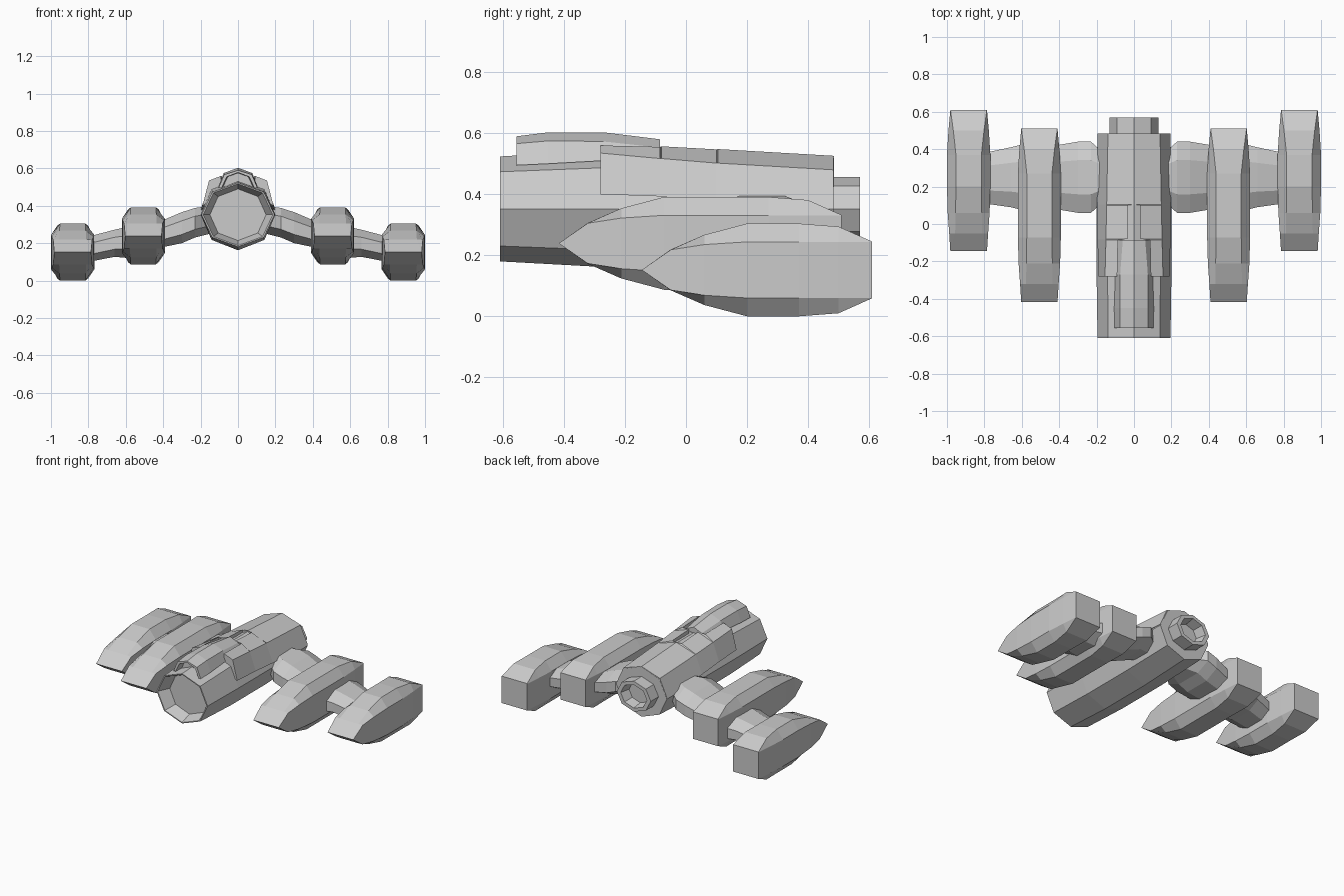
import bpy, bmesh
from math import sin, cos, pi


def loft(name, rings, mirror=False):
    """Skin a list of equal-length point rings and cap both ends."""
    bm = bmesh.new()
    loops = [[bm.verts.new(p) for p in r] for r in rings]
    n = len(loops[0])
    for a, b in zip(loops, loops[1:]):
        for i in range(n):
            j = (i + 1) % n
            bm.faces.new((a[i], a[j], b[j], b[i]))
    bm.faces.new(loops[0][::-1])
    bm.faces.new(loops[-1])
    bmesh.ops.remove_doubles(bm, verts=bm.verts, dist=0.0005)
    bmesh.ops.recalc_face_normals(bm, faces=bm.faces)
    me = bpy.data.meshes.new(name)
    bm.to_mesh(me)
    bm.free()
    ob = bpy.data.objects.new(name, me)
    bpy.context.collection.objects.link(ob)
    if mirror:
        ob.modifiers.new("mirror", 'MIRROR').use_mirror_merge = False
    return ob


def octagon(y, rx, rz, cz=0.352):
    return [(rx * cos(i * pi / 4), y, cz + rz * sin(i * pi / 4)) for i in range(8)]


# Octagonal fuselage with a tapered recess in the front
loft("fuselage", [octagon(*s) for s in (
    (-0.53, 0.15, 0.138), (-0.61, 0.186, 0.165), (-0.61, 0.195, 0.172),
    (-0.28, 0.20, 0.19), (0.10, 0.20, 0.19), (0.485, 0.193, 0.173))])

# Hollow rear nozzle
loft("rear_nozzle", [octagon(*s) for s in (
    (0.46, 0.13, 0.105), (0.57, 0.13, 0.105), (0.57, 0.10, 0.081),
    (0.50, 0.085, 0.07))])

# Armour saddle halves, slotted around the canopy
saddle = [  # y, side x z, corner x z, inner x z
    (-0.28, 0.19, 0.40, 0.155, 0.535, 0.09, 0.56),
    (-0.085, 0.195, 0.393, 0.15, 0.517, 0.086, 0.555),
    (-0.08, 0.195, 0.393, 0.15, 0.517, 0.035, 0.557),
    (0.10, 0.198, 0.38, 0.146, 0.502, 0.035, 0.547),
    (0.105, 0.198, 0.38, 0.146, 0.502, 0.0, 0.548),
    (0.484, 0.194, 0.36, 0.139, 0.48, 0.0, 0.526)]
loft("saddle_armour", [[(sx, y, sz), (cx, y, cz), (ix, y, iz), (ix, y, 0.45)]
                       for y, sx, sz, cx, cz, ix, iz in saddle], mirror=True)


# Canopy hood with a recessed front
def hood(y, bx, bz, sx, sz, tz):
    return [(bx, y, bz), (sx, y, sz), (0, y, tz), (-sx, y, sz), (-bx, y, bz)]


loft("canopy_hood", [hood(*s) for s in (
    (-0.50, 0.082, 0.495, 0.055, 0.555, 0.575),
    (-0.555, 0.088, 0.495, 0.06, 0.555, 0.578),
    (-0.555, 0.104, 0.495, 0.074, 0.566, 0.59),
    (-0.45, 0.106, 0.50, 0.076, 0.575, 0.603),
    (-0.27, 0.10, 0.51, 0.074, 0.573, 0.603),
    (-0.085, 0.085, 0.54, 0.06, 0.553, 0.58))])

# Pods: y, half width, side half height, top half width, half height
pod = [(-0.145, 0.098, 0, 0.098, 0), (-0.05, 0.104, 0.066, 0.072, 0.067),
       (0.06, 0.112, 0.083, 0.070, 0.115), (0.2, 0.116, 0.092, 0.068, 0.152),
       (0.37, 0.116, 0.092, 0.068, 0.152), (0.5, 0.108, 0.092, 0.082, 0.142),
       (0.61, 0.098, 0.092, 0.097, 0.093)]


def make_pod(name, cx, cz, front_shift, rear_shift, wide):
    rings = []
    for y, w, s, t, h in pod:
        y += front_shift if y < 0.3 else rear_shift
        w, t = w * wide, t * wide
        rings.append([(cx + a, y, cz + b) for a, b in (
            (w, s), (t, h), (-t, h), (-w, s), (-w, -s), (-t, -h), (t, -h), (w, -s))])
    loft(name, rings, mirror=True)


make_pod("outer_pod", 0.884, 0.152, 0, 0, 1.0)
make_pod("inner_pod", 0.506, 0.239, -0.272, -0.1, 0.99)


# Wing struts with chamfered sections: x, y range, z range
def make_strut(name, stations):
    rings = []
    for x, y0, y1, z0, z1 in stations:
        c, d = (y1 - y0) * 0.26, (z1 - z0) * 0.28
        rings.append([(x, y0, z0 + d), (x, y0 + c, z0), (x, y1 - c, z0), (x, y1, z0 + d),
                      (x, y1, z1 - d), (x, y1 - c, z1), (x, y0 + c, z1), (x, y0, z1 - d)])
    loft(name, rings, mirror=True)


make_strut("inner_strut", [(0.15, 0.13, 0.37, 0.25, 0.40), (0.23, 0.06, 0.44, 0.23, 0.388),
                           (0.30, 0.06, 0.44, 0.20, 0.366), (0.42, 0.08, 0.42, 0.175, 0.315)])
make_strut("outer_strut", [(0.58, 0.07, 0.43, 0.12, 0.29), (0.66, 0.09, 0.41, 0.127, 0.272),
                           (0.80, 0.11, 0.38, 0.10, 0.235)])
